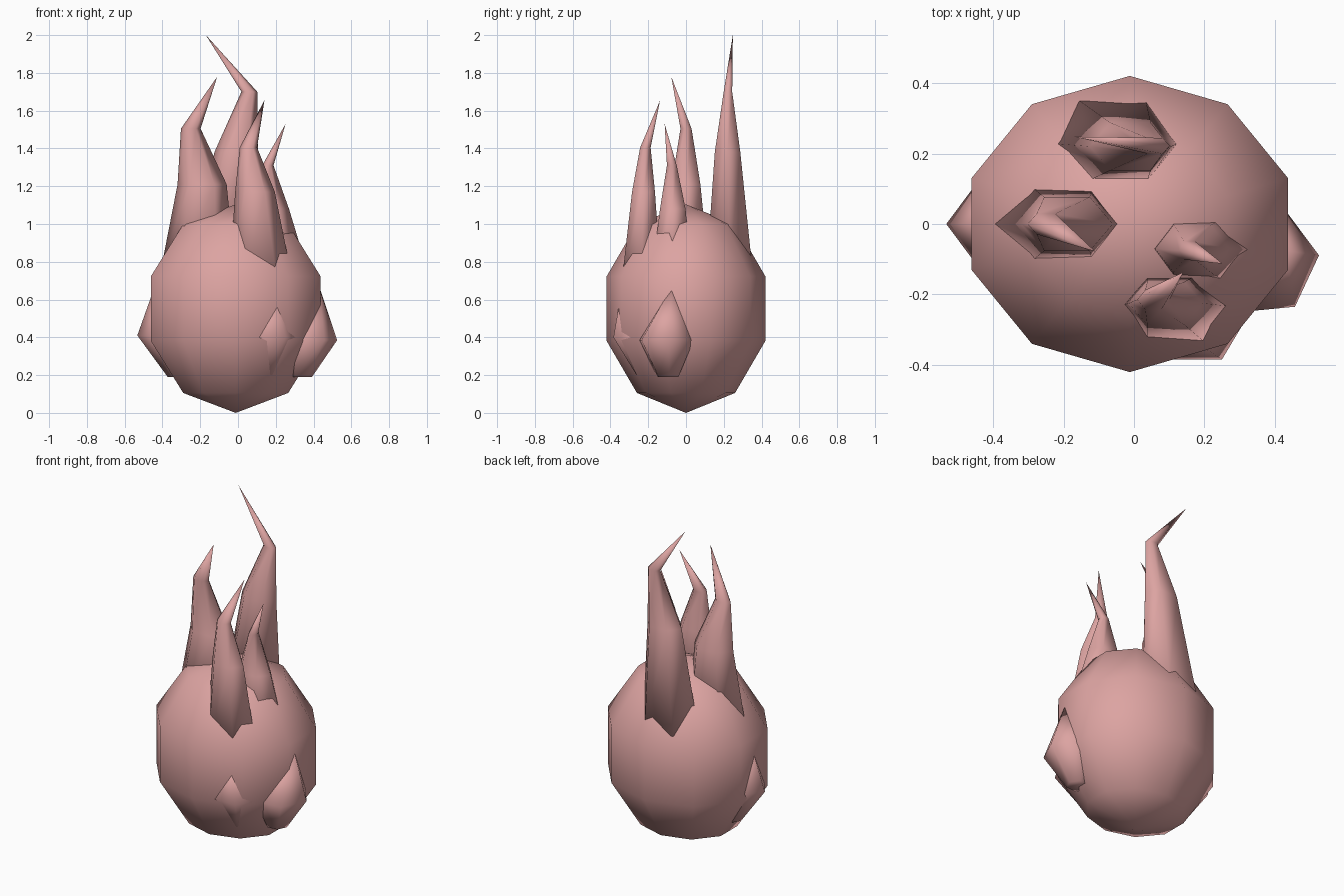
import bpy, bmesh, math
from mathutils import Matrix

if "Cube" in bpy.data.objects:
    bpy.data.objects.remove(bpy.data.objects["Cube"])

skin = bpy.data.materials.new("dusty pink")
skin.diffuse_color = (0.72, 0.37, 0.36, 1)
skin.use_nodes = True
skin.node_tree.nodes["Principled BSDF"].inputs["Base Color"].default_value = skin.diffuse_color


def finish(bm, name):
    bmesh.ops.recalc_face_normals(bm, faces=bm.faces)
    for f in bm.faces:
        f.smooth = True
    me = bpy.data.meshes.new(name)
    bm.to_mesh(me)
    bm.free()
    me.materials.append(skin)
    ob = bpy.data.objects.new(name, me)
    bpy.context.collection.objects.link(ob)
    return ob


def hex_spike(name, rings, tip, turn=0.0):
    """Six-sided tapering spike; rings are (x, y, z, radius_x, radius_y)."""
    bm = bmesh.new()
    loops = []
    for x, y, z, rx, ry in rings:
        angles = [turn + math.tau * i / 6 for i in range(6)]
        loops.append([bm.verts.new((x + rx * math.cos(a), y + ry * math.sin(a), z))
                      for a in angles])
    bm.faces.new(loops[0])
    for lo, hi in zip(loops, loops[1:]):
        for i in range(6):
            j = (i + 1) % 6
            bm.faces.new((lo[i], lo[j], hi[j], hi[i]))
    top = bm.verts.new(tip)
    for i in range(6):
        bm.faces.new((loops[-1][i], loops[-1][(i + 1) % 6], top))
    return finish(bm, name)


# Egg-shaped body
bm = bmesh.new()
bmesh.ops.create_uvsphere(bm, u_segments=10, v_segments=5, radius=1,
                          matrix=Matrix.Translation((-0.012, 0, 0.552))
                          @ Matrix.Diagonal((0.497, 0.442, 0.552, 1)))
finish(bm, "body")

# Curling spikes on the crown
hex_spike("back_spike", [(-0.06, 0.23, 0.78, 0.188, 0.138),
                         (-0.01, 0.22, 1.38, 0.115, 0.078),
                         (0.06, 0.222, 1.70, 0.042, 0.026)], (-0.17, 0.248, 2.0))
hex_spike("left_spike", [(-0.21, 0.0, 0.80, 0.19, 0.135),
                         (-0.19, 0.0, 1.21, 0.13, 0.088),
                         (-0.25, 0.0, 1.505, 0.052, 0.034)], (-0.11, -0.078, 1.78))
hex_spike("front_spike", [(0.12, -0.235, 0.72, 0.165, 0.118),
                          (0.09, -0.225, 1.17, 0.105, 0.07),
                          (0.055, -0.215, 1.405, 0.046, 0.032)], (0.14, -0.137, 1.655))
hex_spike("right_spike", [(0.20, -0.075, 0.75, 0.17, 0.12),
                          (0.165, -0.07, 1.08, 0.105, 0.078),
                          (0.158, -0.075, 1.31, 0.03, 0.03)], (0.252, -0.113, 1.53))

# Stubby bumps low on the sides and front
hex_spike("right_bump", [(0.33, -0.095, 0.19, 0.062, 0.06),
                         (0.36, -0.105, 0.385, 0.166, 0.16)],
          (0.43, -0.075, 0.67), 0.1)
hex_spike("left_bump", [(-0.31, 0.0, 0.19, 0.062, 0.06),
                        (-0.365, 0.0, 0.41, 0.168, 0.13)],
          (-0.43, 0.0, 0.70))
hex_spike("front_bump", [(0.15, -0.21, 0.2, 0.06, 0.06),
                         (0.17, -0.25, 0.40, 0.16, 0.155)],
          (0.18, -0.34, 0.66))
